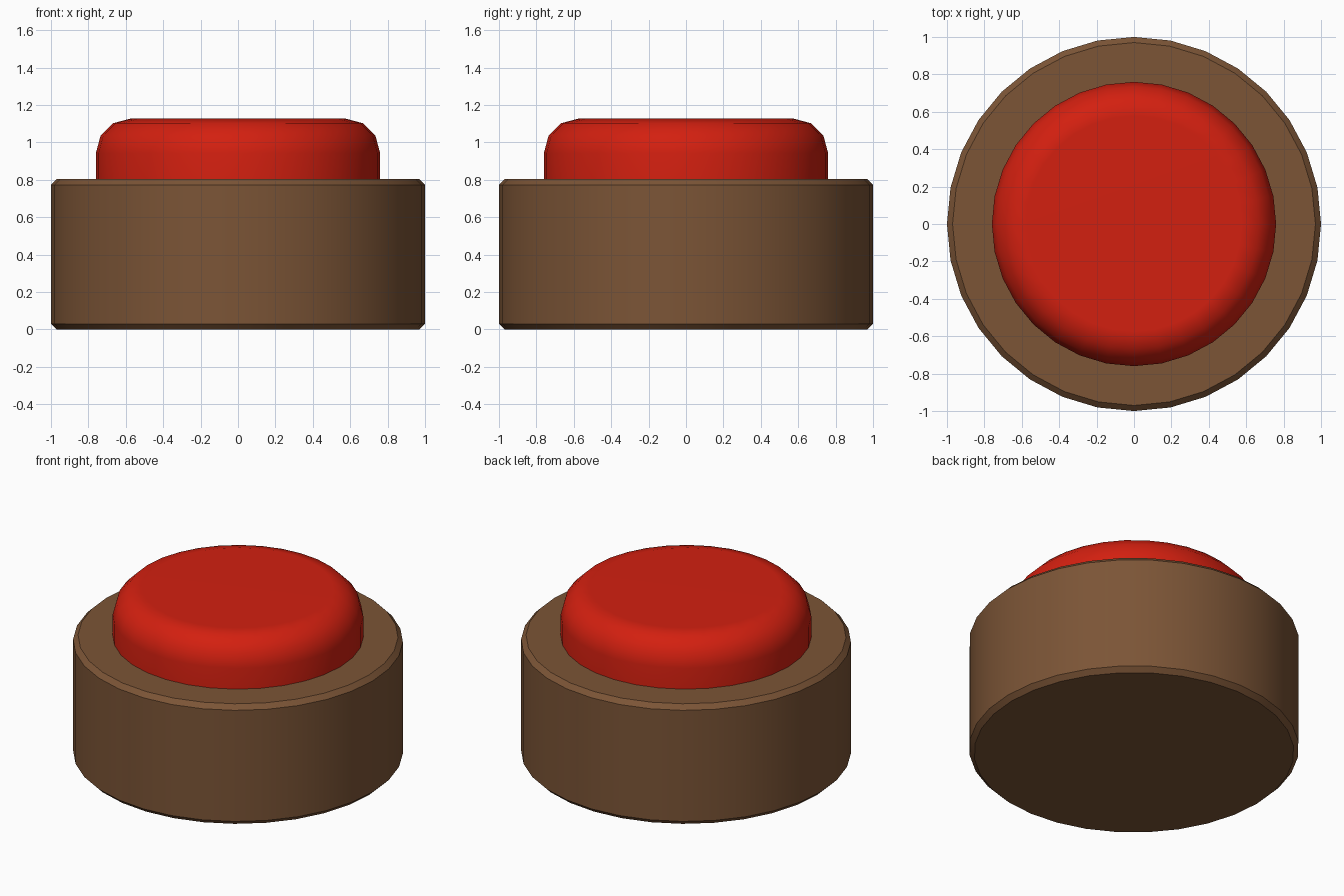
import bpy
import bmesh
from math import radians, sin, cos, pi

if "Cube" in bpy.data.objects:
    bpy.data.objects.remove(bpy.data.objects["Cube"])

SIDES = 32


def lathe(name, profile, color, smooth_angle):
    """Closed solid of revolution from (radius, z) points, bottom to top."""
    bm = bmesh.new()
    rings = [[bm.verts.new((r * cos(2 * pi * i / SIDES), r * sin(2 * pi * i / SIDES), z))
              for i in range(SIDES)] for r, z in profile]
    for low, high in zip(rings, rings[1:]):
        for i in range(SIDES):
            j = (i + 1) % SIDES
            bm.faces.new((low[i], low[j], high[j], high[i]))
    bm.faces.new(rings[0][::-1])
    bm.faces.new(rings[-1])
    mesh = bpy.data.meshes.new(name)
    bm.to_mesh(mesh)
    bm.free()
    obj = bpy.data.objects.new(name, mesh)
    bpy.context.collection.objects.link(obj)
    mat = bpy.data.materials.new(name + "_color")
    mat.diffuse_color = color
    mat.use_nodes = True
    mat.node_tree.nodes["Principled BSDF"].inputs["Base Color"].default_value = mat.diffuse_color
    mesh.materials.append(mat)
    bpy.ops.object.select_all(action='DESELECT')
    obj.select_set(True)
    bpy.context.view_layer.objects.active = obj
    bpy.ops.object.shade_smooth_by_angle(angle=radians(smooth_angle))
    return obj


# Housing: drum with a small chamfer at both rims
lathe("base", [(0.97, 0), (1, 0.03), (1, 0.773), (0.97, 0.803)],
      (0.20, 0.09, 0.037, 1), 30)

# Push button: straight wall, then a rounded rim in three steps
rim = [(0.575 + 0.185 * cos(radians(a)), 0.942 + 0.185 * sin(radians(a)))
       for a in (0, 30, 60, 90)]
button = lathe("button", [(0.76, 0.72)] + rim, (0.65, 0.014, 0.005, 1), 40)
weighted = button.modifiers.new("weighted_normals", 'WEIGHTED_NORMAL')
weighted.keep_sharp = True
